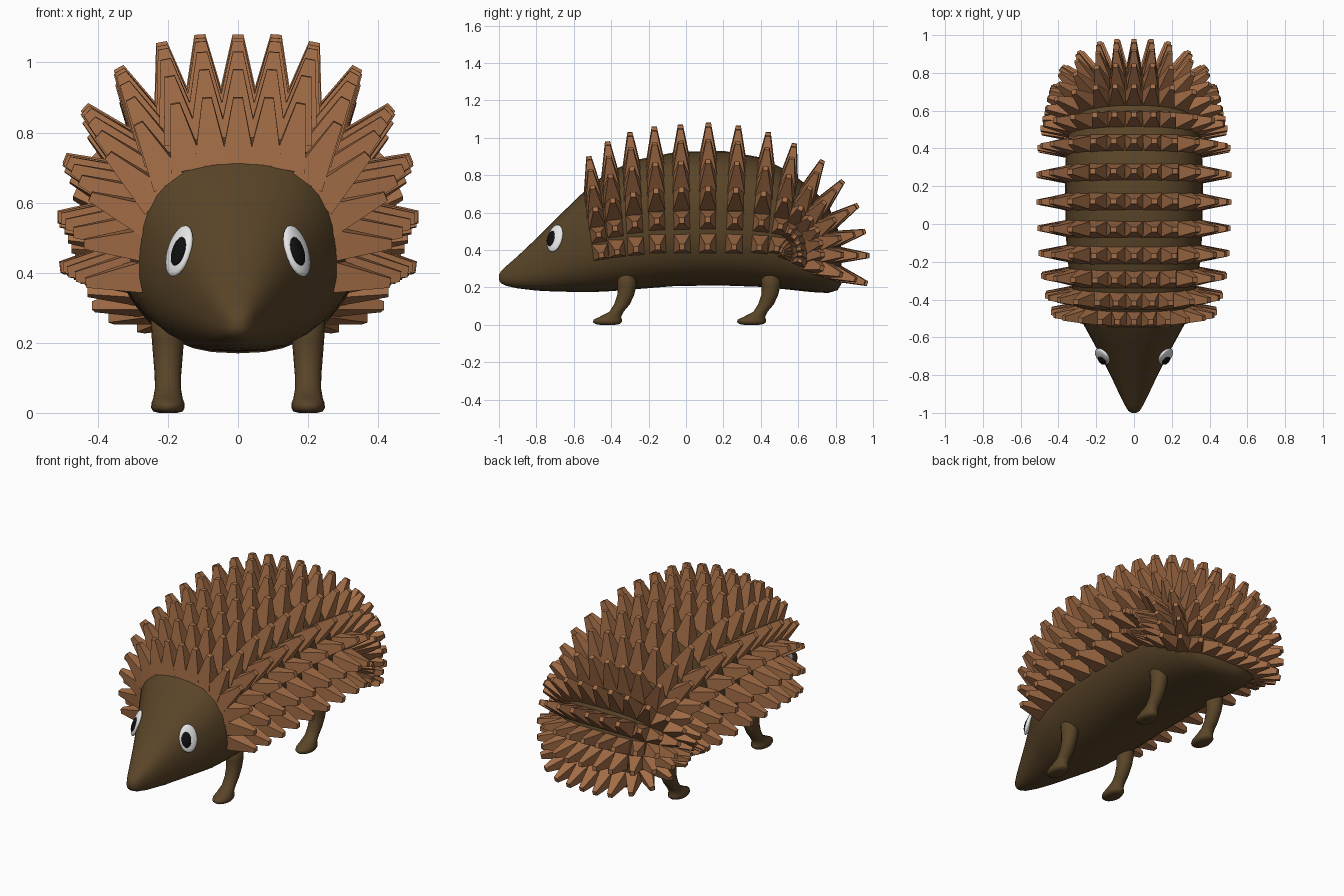
import bpy, bmesh, math
from mathutils import Vector, Matrix

if "Cube" in bpy.data.objects:
    bpy.data.objects.remove(bpy.data.objects["Cube"])


def material(name, rgb):
    m = bpy.data.materials.new(name)
    m.diffuse_color = (*rgb, 1)
    m.use_nodes = True
    m.node_tree.nodes["Principled BSDF"].inputs["Base Color"].default_value = m.diffuse_color
    return m


FUR = material("dark brown fur", (0.10, 0.058, 0.021))
QUILL = material("light brown quill", (0.37, 0.155, 0.063))
WHITE = material("eye white", (0.85, 0.85, 0.85))
BLACK = material("pupil black", (0.005, 0.005, 0.005))


def finish(name, bm, mat, smooth=True):
    bmesh.ops.recalc_face_normals(bm, faces=bm.faces)
    me = bpy.data.meshes.new(name)
    bm.to_mesh(me)
    bm.free()
    me.materials.append(mat)
    ob = bpy.data.objects.new(name, me)
    bpy.context.collection.objects.link(ob)
    for p in me.polygons:
        p.use_smooth = smooth
    return ob


def loft(bm, rings):
    """Skin a list of closed rings and cap both ends."""
    rows = [[bm.verts.new(p) for p in r] for r in rings]
    n = len(rows[0])
    for a, b in zip(rows, rows[1:]):
        for i in range(n):
            j = (i + 1) % n
            bm.faces.new((a[i], a[j], b[j], b[i]))
    bm.faces.new(rows[0])
    bm.faces.new(rows[-1])


# Body: rounded-box sections along y (y, half width, bottom, top)
SECTIONS = [
    (-1.0, .012, .24, .268), (-.99, .03, .222, .285), (-.96, .048, .208, .315),
    (-.9, .078, .195, .367), (-.8, .125, .183, .462), (-.7, .175, .178, .562),
    (-.6, .23, .176, .66), (-.5, .285, .175, .755), (-.4, .315, .18, .825),
    (-.25, .345, .192, .885), (-.05, .362, .208, .925), (.2, .365, .21, .93),
    (.4, .36, .203, .895), (.55, .34, .188, .82), (.67, .315, .175, .73),
    (.76, .275, .17, .64), (.81, .22, .185, .52), (.832, .14, .22, .4)]


def section(y, w, zb, zt, n=32, power=2 / 2.5):
    ring = []
    for i in range(n):
        a = 2 * math.pi * i / n
        c, s = math.cos(a), math.sin(a)
        ring.append((w * math.copysign(abs(c) ** power, c), y,
                     (zb + zt) / 2 + (zt - zb) / 2 * math.copysign(abs(s) ** power, s)))
    return ring


bm = bmesh.new()
loft(bm, [section(*s) for s in SECTIONS])
body = finish("body", bm, FUR)

# Quills: fanned arches of truncated pyramids
# Each arch: pivot y, pivot z, tip y, tip z on the midline, half width
ARCHES = [
    (-.45, .35, -.52, .90, .29), (-.365, .36, -.42, .98, .32),
    (-.265, .37, -.30, 1.03, .342), (-.15, .38, -.17, 1.06, .355),
    (-.02, .38, -.03, 1.07, .362), (.115, .38, .12, 1.08, .365),
    (.255, .38, .28, 1.065, .365), (.39, .38, .44, 1.03, .36),
    (.48, .38, .58, .97, .345), (.50, .38, .73, .88, .335),
    (.50, .38, .84, .77, .325), (.50, .38, .92, .64, .315),
    (.50, .38, .96, .50, .31), (.50, .38, .98, .37, .30), (.50, .38, .97, .22, .28)]
# Half arch: relative sideways, relative height, lean in degrees
ARC = [(0, 1, 0), (.27, 1, 4), (.52, .965, 11), (.74, .86, 28),
       (.9, .71, 47), (.975, .53, 68), (1, .33, 90), (.985, .1, 97)]
LENGTH, SINK = .15, .04


def quill(bm, base, out, side, axis, across, along):
    rings = []
    for dist, k in ((-SINK, 1.0), (LENGTH, .27)):
        c = base + out * dist
        rings.append([c + side * (across * k * sx) + axis * (along * k * sy)
                      for sx, sy in ((-1, -1), (1, -1), (1, 1), (-1, 1))])
    loft(bm, rings)


bm = bmesh.new()
for k, (py, pz, ty, tz, w) in enumerate(ARCHES):
    pivot = Vector((0, py, pz))
    up = Vector((0, ty - py, tz - pz))
    radius = up.length - LENGTH
    up.normalize()
    axis = Vector((0, up.z, -up.y))
    for i, (u, v, lean) in enumerate(ARC):
        a = math.radians(lean)
        # quills narrow where the rear arches converge
        along = .05 if k < 9 else max(.026, min(.05, .19 * radius * v + .012))
        for sgn in ((1,) if i == 0 else (1, -1)):
            x = Vector((sgn, 0, 0))
            out = x * math.sin(a) + up * math.cos(a)
            side = x * math.cos(a) - up * math.sin(a)
            across = .058 * min(1, .45 + radius)
            quill(bm, pivot + x * (u * w) + up * (v * radius), out, side, axis, across, along)
finish("quills", bm, QUILL, False)

# Legs: bent tubes ending in flat paws (y, z, radius y, radius x)
LEG = [(-.32, .30, .055, .05), (-.315, .21, .05, .046), (-.322, .16, .045, .042),
       (-.342, .11, .042, .038), (-.372, .07, .038, .037), (-.405, .042, .058, .042),
       (-.418, .028, .075, .047), (-.42, .015, .078, .048), (-.42, .004, .065, .042),
       (-.42, 0, .04, .025)]
for label, shift in (("front", 0), ("back", .77)):
    for hand, x in (("left", -.2), ("right", .2)):
        bm = bmesh.new()
        loft(bm, [[(x + rx * math.cos(t), y + shift + ry * math.sin(t), z)
                   for t in (2 * math.pi * i / 16 for i in range(16))]
                  for y, z, ry, rx in LEG])
        finish(f"{label}_leg_{hand}", bm, FUR)


# Eyes: flattened balls laid on the head
def eye_part(name, spot, radii, lift, mat):
    _, loc, nor, _ = body.closest_point_on_mesh(Vector(spot))
    bm = bmesh.new()
    bmesh.ops.create_uvsphere(bm, u_segments=24, v_segments=12, radius=1)
    rot = nor.to_track_quat('Z', 'Y').to_matrix().to_4x4()
    bm.transform(Matrix.Translation(loc + nor * lift) @ rot @ Matrix.Diagonal((*radii, 1)))
    finish(name, bm, mat)


for hand, s in (("left", -1), ("right", 1)):
    eye_part(f"eye_{hand}", (s * .163, -.697, .46), (.05, .077, .018), .004, WHITE)
    eye_part(f"pupil_{hand}", (s * .16, -.713, .457), (.027, .043, .012), .017, BLACK)
